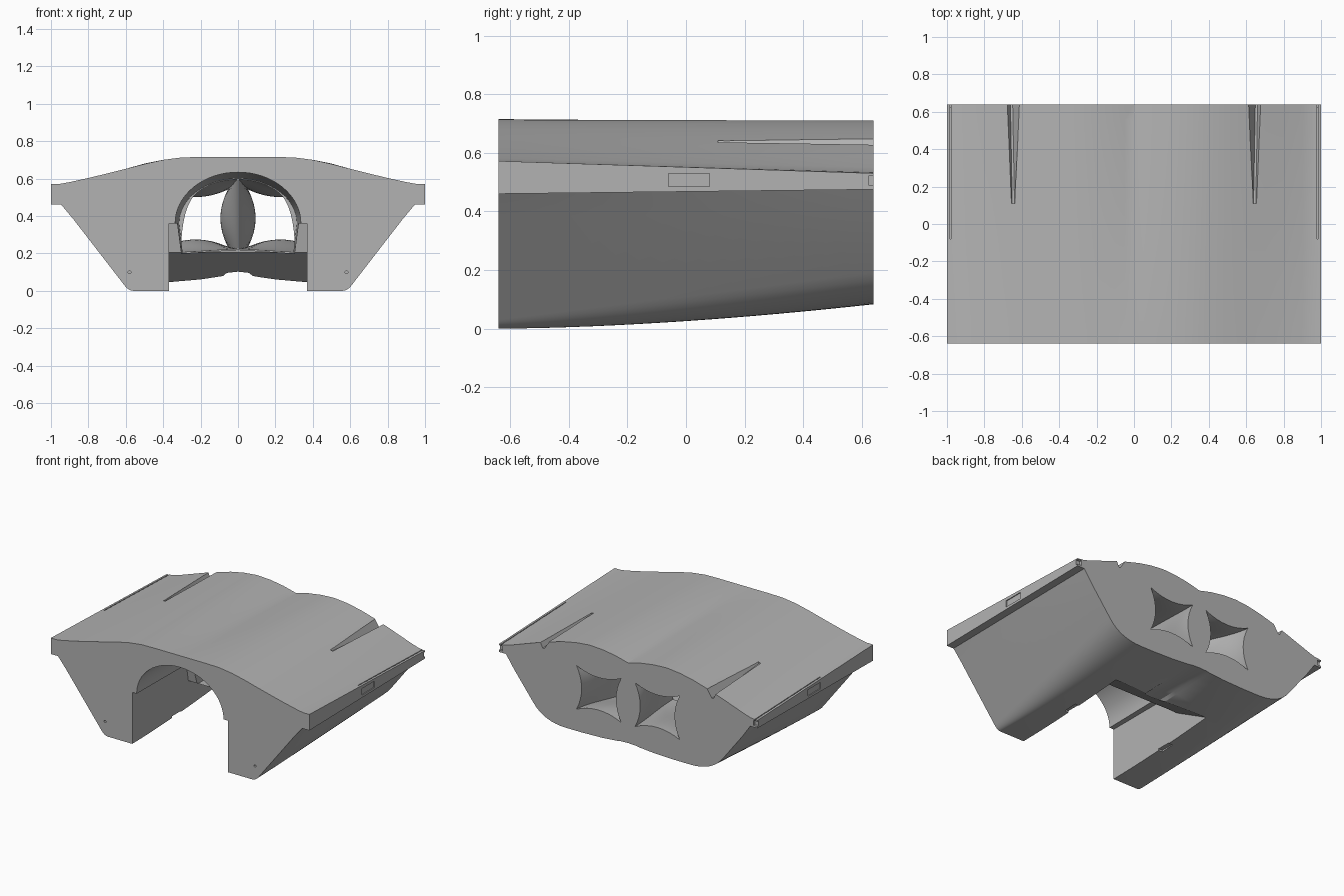
import bpy, bmesh, math
from mathutils import Vector

cube = bpy.data.objects.get("Cube")
if cube:
    bpy.data.objects.remove(cube, do_unlink=True)

grey = bpy.data.materials.new("plain grey")
grey.use_nodes = True
colour = (0.45, 0.45, 0.45, 1)
grey.diffuse_color = colour
grey.node_tree.nodes["Principled BSDF"].inputs["Base Color"].default_value = colour

HALF = 0.64  # half of the length along y


def lerp(a, b, t):
    return a + (b - a) * t


def loft(name, rings):
    """Closed solid skinned through rings of equal point count."""
    bm = bmesh.new()
    rows = [[bm.verts.new(p) for p in ring] for ring in rings]
    n = len(rows[0])
    for a, b in zip(rows, rows[1:]):
        for i in range(n):
            j = (i + 1) % n
            bm.faces.new((a[i], a[j], b[j], b[i]))
    bm.faces.new(rows[0])
    bm.faces.new(rows[-1][::-1])
    bmesh.ops.recalc_face_normals(bm, faces=bm.faces)
    mesh = bpy.data.meshes.new(name)
    bm.to_mesh(mesh)
    bm.free()
    obj = bpy.data.objects.new(name, mesh)
    bpy.context.collection.objects.link(obj)
    mesh.materials.append(grey)
    return obj


def box(name, x, y, z):
    ring = lambda v: [(x[0], v, z[0]), (x[1], v, z[0]), (x[1], v, z[1]), (x[0], v, z[1])]
    return loft(name, [ring(y[0]), ring(y[1])])


# Outer shell: (x, front z, back z) across the upper skin
TOP = [(0, .715, .665), (.05, .715, .678), (.1, .715, .69), (.2, .715, .705),
       (.3, .713, .71), (.4, .70, .70), (.5, .678, .68), (.6, .652, .652),
       (.7, .627, .62), (.8, .603, .585), (.9, .581, .55), (.95, .572, .535),
       (1, .572, .53)]
BELLY = [(.37, 0, .083), (.2, .03, .088), (.08, .06, .098), (.06, .09, .102), (0, .1, .105)]


def flank(z):
    return .6 + (z - .02) * .773


def shell_ring(t):
    y, w = lerp(-HALF, HALF, t), t ** 1.7
    half = [(x, lerp(a, b, t)) for x, a, b in TOP]
    edge = lerp(.46, .475, t)
    half += [(1, edge), (.945, edge), (flank(.385), .385)]
    # rounded lower corner, growing toward the back
    zs, low = lerp(.03, .19, t), .083 * w
    start = Vector((flank(zs), zs))
    mid = Vector((flank(low), low))
    end = Vector((lerp(.56, .48, t), low))
    for i in range(9):
        u = i / 8
        p = start * (1 - u) ** 2 + mid * 2 * u * (1 - u) + end * u * u
        half.append((p.x, p.y))
    half += [(x, lerp(a, b, w)) for x, a, b in BELLY]
    ring = half + [(-x, z) for x, z in half[-2:0:-1]]
    return [(x, y, z) for x, z in ring]


body = loft("body_shell", [shell_ring(i / 16) for i in range(17)])
cutters = []

# Lower channel between the legs, ending in a sloped lip
side = [(-.7, -.1), (-.7, .36), (-.05, .36), (-.02, .205), (.26, .05), (.32, -.1)]
cutters.append(loft("channel_cut", [[(x, y, z) for y, z in side] for x in (-.37, .37)]))


# Arched tunnel above the channel
def arch_ring(y, width, top):
    pts = [(-width + .02, .2), (0, .22), (width - .02, .2)]
    for i in range(33):
        a = math.pi * i / 32
        pts.append((width * math.cos(a), .36 + (top - .36) * math.sin(a)))
    return [(x, y, z) for x, z in pts]


cutters.append(loft("arch_cut", [arch_ring(-.7, .337, .635), arch_ring(-.2, .33, .625),
                                 arch_ring(.15, .315, .6)]))


# Twin ducts: quarter arch at the mouth blending to a pinched square at the back
def duct_ring(side_sign, t):
    s = t * t * (3 - 2 * t)
    y = lerp(.14, .66, t)
    steps = 8
    x0, x1, z0, z1 = .055, .4, .235, .54
    corners = [(x0, z0), (x1, z0), (x1, z1), (x0, z1)]
    inward = [(0, 1), (-1, 0), (0, -1), (1, 0)]
    pts = []
    for k in range(4):
        a, b = corners[k], corners[(k + 1) % 4]
        for i in range(steps):
            u = i / steps
            pinch = .04 * 4 * u * (1 - u)
            bx = lerp(a[0], b[0], u) + inward[k][0] * pinch
            bz = lerp(a[1], b[1], u) + inward[k][1] * pinch
            if k == 0:
                fx, fz = lerp(.004, .29, u), lerp(.225, .207, u)
            elif k == 3:
                fx, fz = .004, lerp(.595, .225, u)
            else:
                ang = math.pi / 2 * (u + k - 1) / 2
                fx = .004 + .3 * math.cos(ang)
                fz = .36 + .235 * math.sin(ang)
                if k == 1:
                    fz -= .153 * (1 - u) ** 2
            pts.append((side_sign * lerp(fx, bx, s), y, lerp(fz, bz, s)))
    return pts


def slot_ring(side_sign, y, inner, base, outer, depth):
    pts = [(inner, .75), (inner, .645), (base - .006, .64 - depth),
           (base + .006, .64 - depth), (outer, .635), (outer, .75)]
    return [(side_sign * x, y, z) for x, z in pts]


def pin_ring(x, y):
    return [(x + .008 * math.cos(i * math.pi / 6), y, .1 + .008 * math.sin(i * math.pi / 6))
            for i in range(12)]


for name, s in (("left", 1), ("right", -1)):
    cutters.append(loft(name + "_duct_cut", [duct_ring(s, i / 12) for i in range(13)]))
    # tapered groove in the upper skin
    cutters.append(loft(name + "_slot_cut", [slot_ring(s, .11, .636, .645, .655, .012),
                                             slot_ring(s, .66, .612, .655, .682, .05)]))
    # pin hole in the front, shallow side panel, edge groove and leg notch
    cutters.append(loft(name + "_pin_cut", [pin_ring(s * .58, -.7), pin_ring(s * .58, -.6)]))
    span = lambda a, b: sorted((s * a, s * b))
    cutters.append(box(name + "_panel_cut", span(.994, 1.05), (-.06, .08), (.485, .53)))
    cutters.append(box(name + "_edge_cut", span(.979, .985), (-.08, .7), (.52, .6)))
    cutters.append(box(name + "_tip_cut", span(.97, 1.05), (.625, .7), (.488, .522)))
    cutters.append(box(name + "_notch_cut", span(.33, .4), (-.2, -.1), (-.05, .025)))

# Cut everything out of the shell
bpy.context.view_layer.objects.active = body
for cutter in cutters:
    cutter.hide_render = True
    mod = body.modifiers.new(cutter.name, "BOOLEAN")
    mod.operation = "DIFFERENCE"
    mod.solver = "EXACT"
    mod.object = cutter
    bpy.ops.object.modifier_apply(modifier=mod.name)
    bpy.data.objects.remove(cutter, do_unlink=True)

bpy.ops.object.select_all(action="DESELECT")
body.select_set(True)
bpy.ops.object.shade_smooth_by_angle(angle=math.radians(28))
